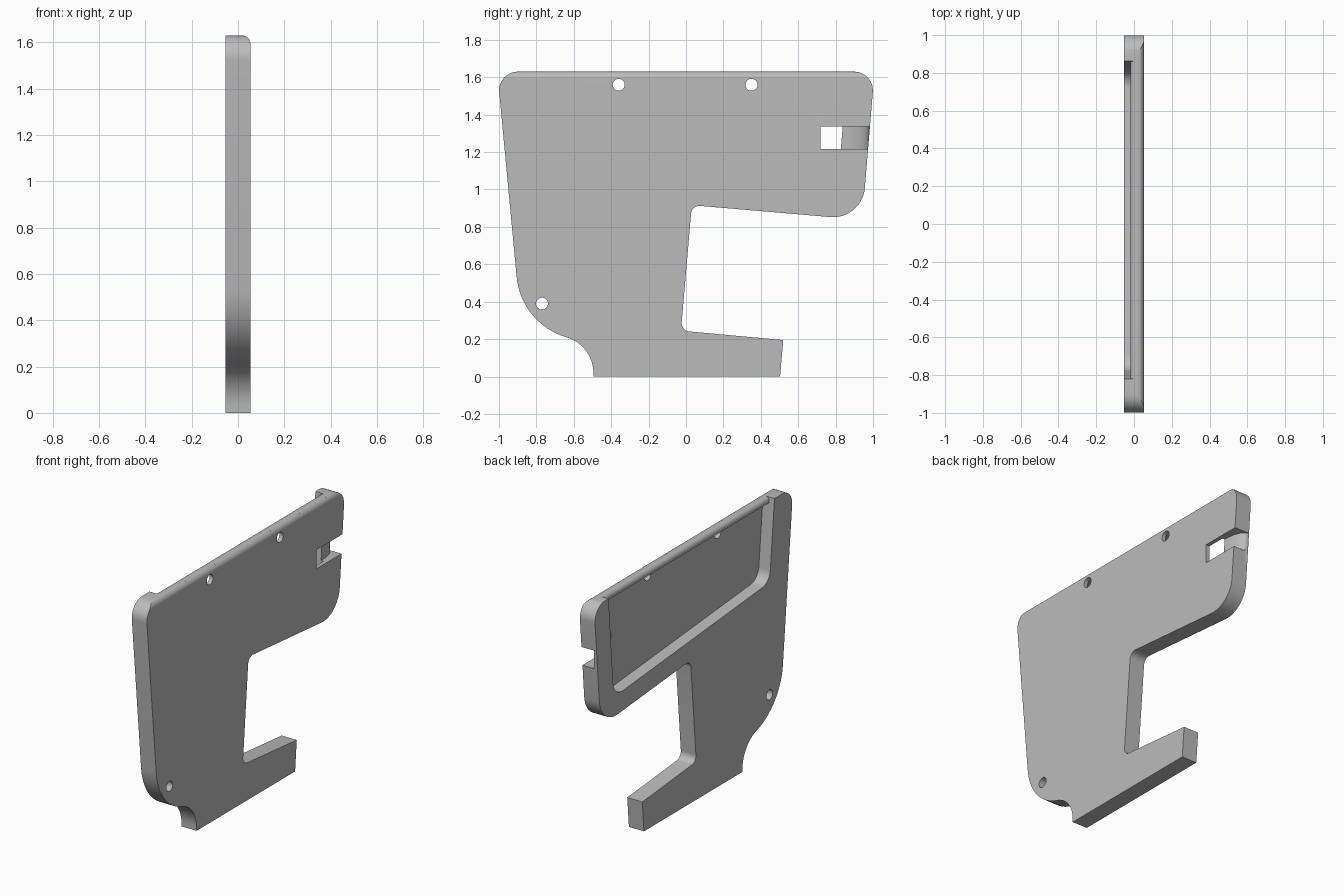
import bpy, bmesh
from math import sin, cos, tan, radians
from mathutils import Vector

old = bpy.data.objects.get("Cube")
if old:
    bpy.data.objects.remove(old)

grey = bpy.data.materials.new("plain_grey")
grey.use_nodes = True
colour = (0.5, 0.5, 0.5, 1)
grey.diffuse_color = colour
grey.node_tree.nodes["Principled BSDF"].inputs["Base Color"].default_value = colour

LEFT, RIGHT, TOP = -0.054, 0.053, 1.63


def arc(cx, cy, rx, ry, a0, a1, n=16):
    angles = [radians(a0 + (a1 - a0) * i / n) for i in range(n + 1)]
    return [(cx + rx * cos(a), cy + ry * sin(a)) for a in angles]


def fillet(prev, corner, nxt, r, n=12):
    """Replace a polygon corner with a tangent arc."""
    p, c, q = Vector(prev), Vector(corner), Vector(nxt)
    u, v = (p - c).normalized(), (q - c).normalized()
    half = u.angle(v) / 2
    start, end = c + u * r / tan(half), c + v * r / tan(half)
    centre = c + (u + v).normalized() * r / sin(half)
    a, b = start - centre, end - centre
    sweep = a.angle(b)
    return [tuple(centre + (a * sin((1 - i / n) * sweep) + b * sin(i / n * sweep)) / sin(sweep))
            for i in range(n + 1)]


def rounded(corners):
    """Corners are (u, v, radius); zero radius stays sharp."""
    pts = []
    for i, (u, v, r) in enumerate(corners):
        before, after = corners[i - 1][:2], corners[(i + 1) % len(corners)][:2]
        pts += fillet(before, (u, v), after, r) if r else [(u, v)]
    return pts


def prism(name, pts, axis, lo, hi):
    """Extrude a profile: x takes (y, z), y takes (x, z), z takes (x, y)."""
    def place(p, d):
        return {"x": (d, *p), "y": (p[0], d, p[1]), "z": (*p, d)}[axis]
    bm = bmesh.new()
    base = bm.faces.new([bm.verts.new(place(p, lo)) for p in pts])
    made = bmesh.ops.extrude_face_region(bm, geom=[base])["geom"]
    shift = Vector(place((0, 0), hi - lo))
    bmesh.ops.translate(bm, vec=shift, verts=[g for g in made if isinstance(g, bmesh.types.BMVert)])
    bmesh.ops.recalc_face_normals(bm, faces=bm.faces)
    mesh = bpy.data.meshes.new(name)
    bm.to_mesh(mesh)
    bm.free()
    mesh.materials.append(grey)
    ob = bpy.data.objects.new(name, mesh)
    bpy.context.collection.objects.link(ob)
    return ob


def combine(target, tool, operation="DIFFERENCE"):
    mod = target.modifiers.new(tool.name, "BOOLEAN")
    mod.operation, mod.solver, mod.object = operation, "EXACT", tool
    bpy.context.view_layer.objects.active = target
    bpy.ops.object.modifier_apply(modifier=mod.name)
    bpy.data.objects.remove(tool)


# Bracket outline, with the S-curve between heel and foot
outline = rounded([
    (-1.009, TOP, 0.1), (1.008, TOP, 0.1), (0.942, 0.838, 0.17),
    (0.031, 0.916, 0.045), (-0.027, 0.245, 0.045), (0.52, 0.195, 0), (0.503, 0, 0),
    (-0.495, 0, 0)])
outline += arc(-0.695, 0.018, 0.2, 0.2, 0, 73)[1:]
outline += arc(-0.537, 0.566, 0.37, 0.37, 253, 185)
# first corner was rounded against the foot, so redo it against the heel
outline = fillet((-0.906, 0.534), (-1.009, TOP), (1.008, TOP), 0.1) + outline[13:]
bracket = prism("bracket_plate", outline, "x", LEFT, RIGHT)

# Rounded top edge on the outer face
r = 0.036
edge = arc(RIGHT - r, TOP - r, r, r, 90, 0) + [(0.2, TOP - r), (0.2, 1.8), (RIGHT - r, 1.8)]
combine(bracket, prism("edge_cutter", edge, "y", -1.2, 1.2))

# Open-topped recess in the inner face
recess = rounded([(-0.836, 1.8, 0), (0.876, 1.8, 0), (0.808, 0.977, 0.09), (-0.77, 1.111, 0.09)])
combine(bracket, prism("recess_cutter", recess, "x", -0.2, 0.027))

# Screw holes
for y, z in ((-0.36, 1.56), (0.35, 1.56), (-0.77, 0.39)):
    combine(bracket, prism("hole_cutter", arc(y, z, 0.032, 0.032, 0, 345, 23), "x", -0.2, 0.2))

# Side notch with a floor that curves away to the edge
floor = [(x, y) for y, x in arc(0.84, -0.048, 0.14, 0.058, 90, 0)]
notch = [(0.2, 0.72), (0.01, 0.72)] + floor + [(-0.048, 1.1), (0.2, 1.1)]
combine(bracket, prism("notch_cutter", notch, "z", 1.217, 1.338))

# Rounded lip along the top of the recess
lip = [(0.035, 1.594), (-0.018, 1.594)] + arc(0.008, TOP - 0.026, 0.026, 0.026, 180, 90, 8)
lip += arc(RIGHT - r, TOP - r, r, r, 90, 60, 5)
combine(bracket, prism("top_lip", lip, "y", -0.84, 0.88), "UNION")

bpy.ops.object.select_all(action="DESELECT")
bracket.select_set(True)
bpy.context.view_layer.objects.active = bracket
bpy.ops.object.shade_smooth_by_angle(angle=radians(30))
